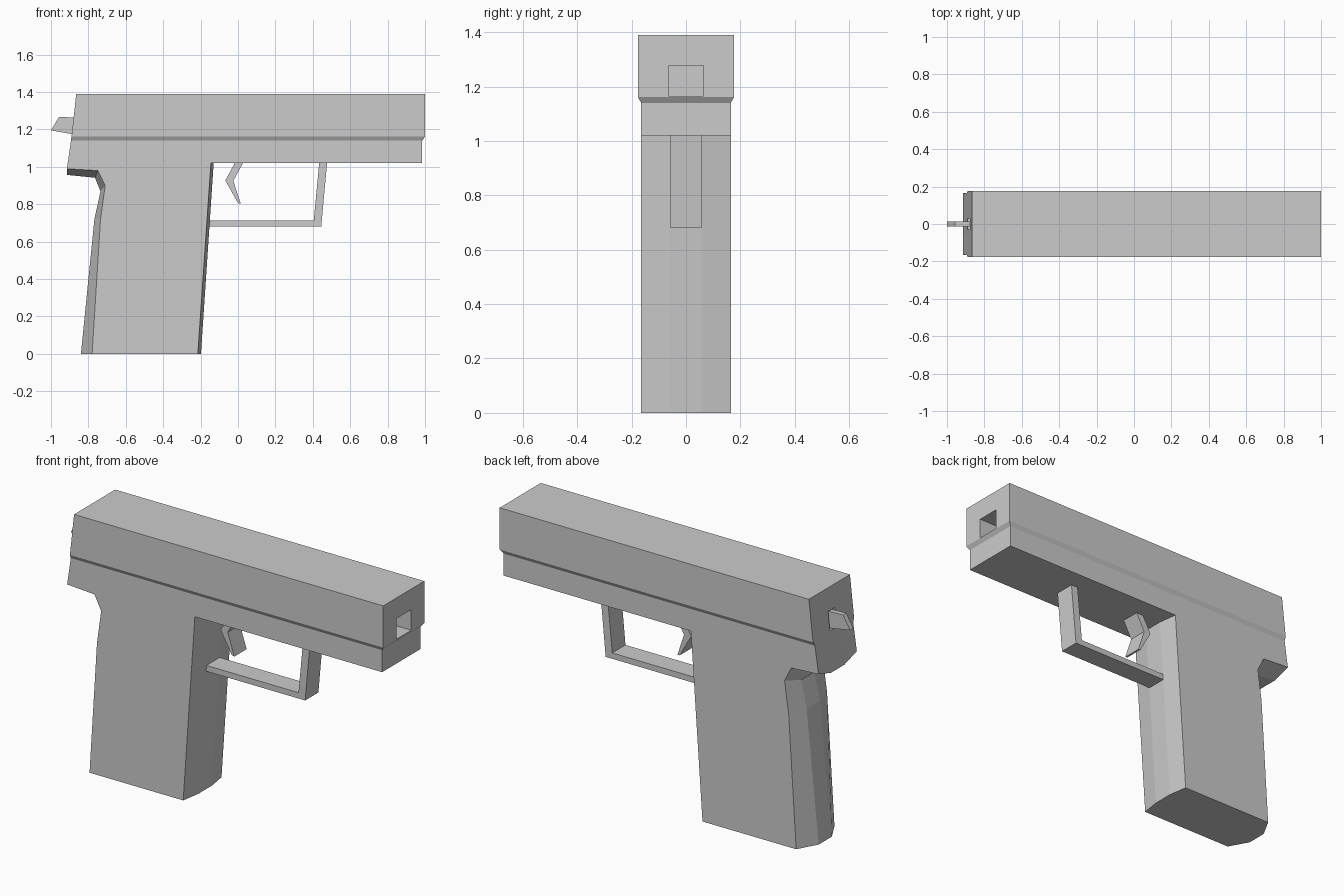
import bpy, bmesh
from mathutils import Vector

if "Cube" in bpy.data.objects:
    bpy.data.objects.remove(bpy.data.objects["Cube"])


def loft(bm, rings):
    """Skin a stack of equal-length point rings and cap both ends."""
    rows = [[bm.verts.new(p) for p in ring] for ring in rings]
    n = len(rows[0])
    for a, b in zip(rows, rows[1:]):
        for i in range(n):
            j = (i + 1) % n
            bm.faces.new((a[i], a[j], b[j], b[i]))
    bm.faces.new(rows[0])
    bm.faces.new(rows[-1])
    bmesh.ops.recalc_face_normals(bm, faces=bm.faces)


def finish(bm, name):
    mesh = bpy.data.meshes.new(name)
    bm.to_mesh(mesh)
    bm.free()
    obj = bpy.data.objects.new(name, mesh)
    bpy.context.collection.objects.link(obj)
    return obj


def slices(name, sections):
    """Part made of x-z profiles placed at successive y positions."""
    bm = bmesh.new()
    loft(bm, [[(x, y, z) for x, z in prof] for y, prof in sections])
    return finish(bm, name)


def pocket(bm, face, half_y, z0, z1, depth):
    """Sink a rectangular pocket along x into an end face of the slide."""
    lo = min(face.verts, key=lambda v: v.co.z).co.copy()
    hi = max(face.verts, key=lambda v: v.co.z).co.copy()
    mid_z = (lo.z + hi.z) / 2
    bmesh.ops.inset_region(bm, faces=[face], thickness=0.02)
    for v in face.verts:
        z = z1 if v.co.z > mid_z else z0
        x = lo.x + (hi.x - lo.x) * (z - lo.z) / (hi.z - lo.z)
        v.co = (x, half_y if v.co.y > 0 else -half_y, z)
    new = bmesh.ops.extrude_discrete_faces(bm, faces=[face])["faces"][0]
    bmesh.ops.translate(bm, verts=new.verts, vec=Vector((depth, 0, 0)))


# Frame and grip: flat sides, with rounded front strap, back strap and tang
side = [(0.985, 1.14), (-0.893, 1.14), (-0.915, 0.99), (-0.75, 0.98),
        (-0.71, 0.90), (-0.735, 0.72), (-0.78, 0), (-0.215, 0),
        (-0.145, 1.02), (0.985, 1.02)]
centre = [(0.985, 1.14), (-0.893, 1.14), (-0.915, 0.957), (-0.765, 0.942),
          (-0.735, 0.87), (-0.768, 0.72), (-0.84, 0), (-0.198, 0),
          (-0.13, 1.02), (0.985, 1.02)]
slices("frame_and_grip", [(-0.165, side), (-0.057, centre),
                          (0.057, centre), (0.165, side)])

# Slide with chamfered lower edge, bore and hammer slot
bm = bmesh.new()
loft(bm, [[(x0, -w, z), (x1, -w, z), (x1, w, z), (x0, w, z)]
          for x0, x1, w, z in ((-0.893, 0.985, 0.165, 1.14),
                               (-0.89, 1.0, 0.177, 1.162),
                               (-0.865, 1.0, 0.177, 1.39))])
tall = [f for f in bm.faces if max(v.co.z for v in f.verts) > 1.3]
muzzle = max(tall, key=lambda f: f.calc_center_median().x)
rear = min(tall, key=lambda f: f.calc_center_median().x)
pocket(bm, muzzle, 0.064, 1.165, 1.277, -0.3)
pocket(bm, rear, 0.03, 1.168, 1.27, 0.06)
finish(bm, "slide")

# Hammer, trigger and trigger guard: straight prisms
for name, half, prof in (
    ("hammer", 0.014, [(-1.0, 1.195), (-0.957, 1.267), (-0.83, 1.262),
                       (-0.83, 1.17), (-0.887, 1.175)]),
    ("trigger", 0.053, [(-0.012, 1.03), (-0.068, 0.927), (0.0, 0.806),
                        (0.015, 0.803), (-0.025, 0.925), (0.032, 1.03)]),
    ("trigger_guard", 0.057, [(0.477, 1.03), (0.445, 0.68), (-0.18, 0.68),
                              (-0.18, 0.712), (0.405, 0.712), (0.435, 1.03)]),
):
    slices(name, [(-half, prof), (half, prof)])
